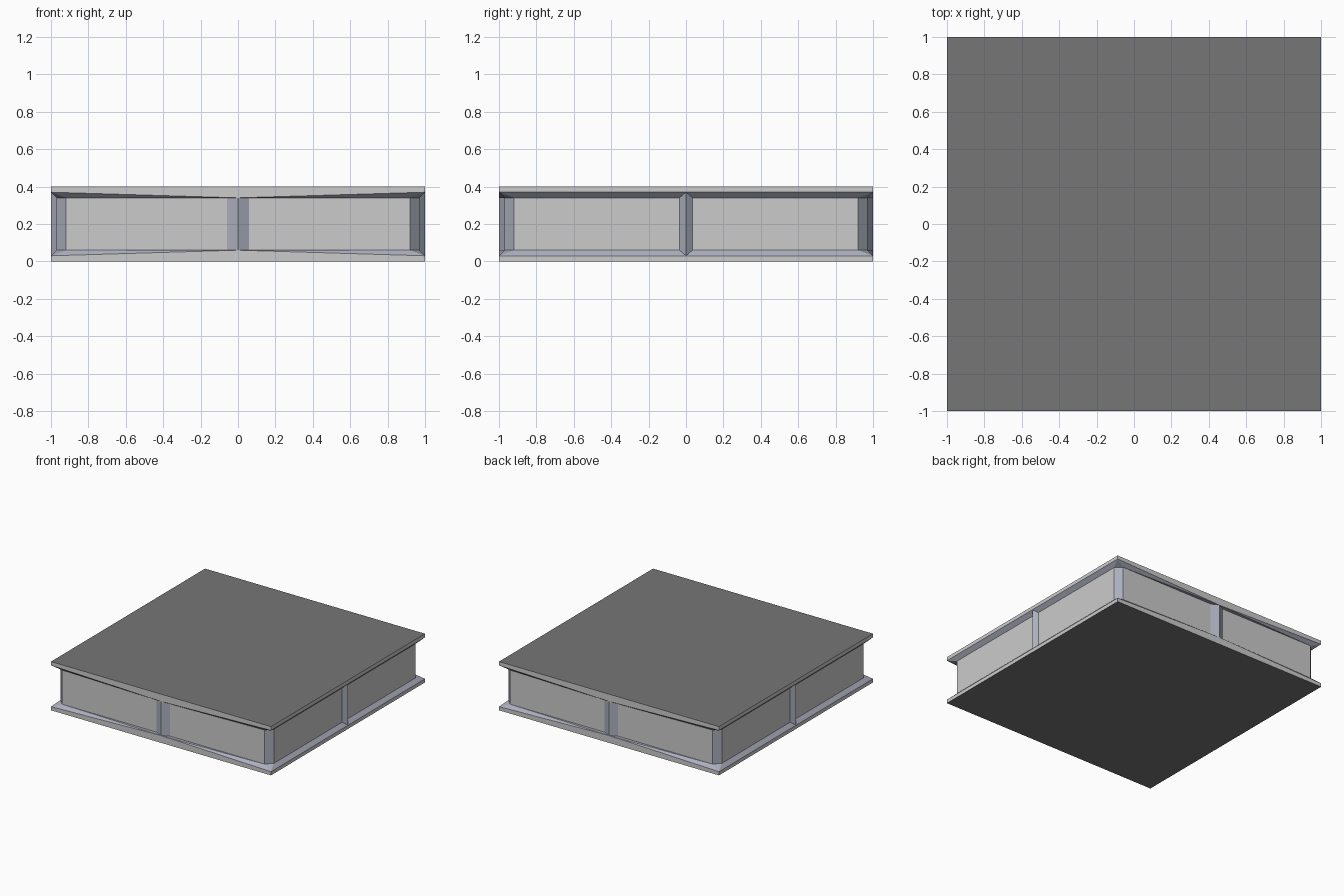
import bpy, bmesh
from math import pi
from mathutils import Matrix

if "Cube" in bpy.data.objects:
    bpy.data.objects.remove(bpy.data.objects["Cube"])

H = 0.4                      # total height
LIP, LEDGE = 0.03, 0.06      # height of the outer lip and of the wall foot
WALL, CUT = 0.97, 0.92       # wall plane and start of the corner chamfer
CORNERS = [(-1, -1), (1, -1), (1, 1), (-1, 1)]


def material(name, r, g, b):
    m = bpy.data.materials.new(name)
    m.diffuse_color = (r, g, b, 1)
    m.use_nodes = True
    m.node_tree.nodes["Principled BSDF"].inputs["Base Color"].default_value = m.diffuse_color
    return m


PLAIN = material("light_grey", 0.8, 0.8, 0.8)
DARK = material("dark_grey", 0.18, 0.18, 0.18)
TRIM = material("blue_grey_trim", 0.41, 0.43, 0.51)


# Faces come in groups, one per material
def make(name, verts, groups, matrix=Matrix()):
    bm = bmesh.new()
    vs = [bm.verts.new(v) for v in verts]
    for slot, (mat, faces) in enumerate(groups):
        for f in faces:
            bm.faces.new([vs[i] for i in f]).material_index = slot
    bm.transform(matrix)
    bmesh.ops.recalc_face_normals(bm, faces=bm.faces[:])
    me = bpy.data.meshes.new(name)
    for mat, faces in groups:
        me.materials.append(mat)
    bm.to_mesh(me)
    bm.free()
    ob = bpy.data.objects.new(name, me)
    bpy.context.collection.objects.link(ob)


# Chamfered wall outline, two points per corner, counter-clockwise
outline = []
for i, (x, y) in enumerate(CORNERS):
    a, b = (x * CUT, y * WALL), (x * WALL, y * CUT)
    outline += [b, a] if i % 2 == 0 else [a, b]


# Rim plates: dark plate, grey lip and sloped ledge that is
# pinched up at the middle of front and back
def rim(name, matrix):
    verts = [(x, y, 0) for x, y in CORNERS]             # 0-3 base
    verts += [(x, y, LIP) for x, y in CORNERS]          # 4-7 lip
    verts += [(x, y, LEDGE) for x, y in outline]        # 8-15 wall foot
    verts += [(0, -1, LEDGE), (0, 1, LEDGE)]            # 16-17 pinch points
    plate, lip, ledge = [(0, 1, 2, 3)], [], [tuple(range(8, 16))]
    for i in range(4):
        j = (i + 1) % 4
        a, b = 9 + 2 * i, 8 + (2 * i + 2) % 8
        ledge.append((4 + i, a, a - 1))                 # corner facet
        if i % 2 == 0:
            m = 16 + i // 2
            lip.append((i, j, 4 + j, m, 4 + i))
            ledge += [(4 + i, m, a), (m, b, a), (m, 4 + j, b)]
        else:
            lip.append((i, j, 4 + j, 4 + i))
            ledge.append((4 + i, 4 + j, b, a))
    make(name, verts, [(DARK, plate), (PLAIN, lip), (TRIM, ledge)], matrix)


rim("bottom_rim", Matrix())
rim("top_rim", Matrix.Translation((0, 0, H)) @ Matrix.Scale(-1, 4, (0, 0, 1)))

# Recessed wall with trimmed, chamfered corners
sides = [(i, (i + 1) % 8, 8 + (i + 1) % 8, 8 + i) for i in range(8)]
make("wall", [(x, y, z) for z in (LEDGE, H - LEDGE) for x, y in outline],
     [(TRIM, sides[0::2]), (PLAIN, sides[1::2])])


# Pointed ribs at the middle of each side
def rib(name, half, foot, angle):
    verts = []
    for ridge, side in ((foot, LEDGE), (H - foot, H - LEDGE)):
        verts += [(-half, -WALL, side), (0, -1, ridge), (half, -WALL, side)]
    make(name, verts, [(TRIM, [(0, 1, 4, 3), (1, 2, 5, 4), (2, 0, 3, 5)])],
         Matrix.Rotation(angle, 4, 'Z'))


rib("front_rib", 0.06, LEDGE, 0)
rib("back_rib", 0.06, LEDGE, pi)
rib("right_rib", 0.035, LIP, pi / 2)
rib("left_rib", 0.035, LIP, -pi / 2)
